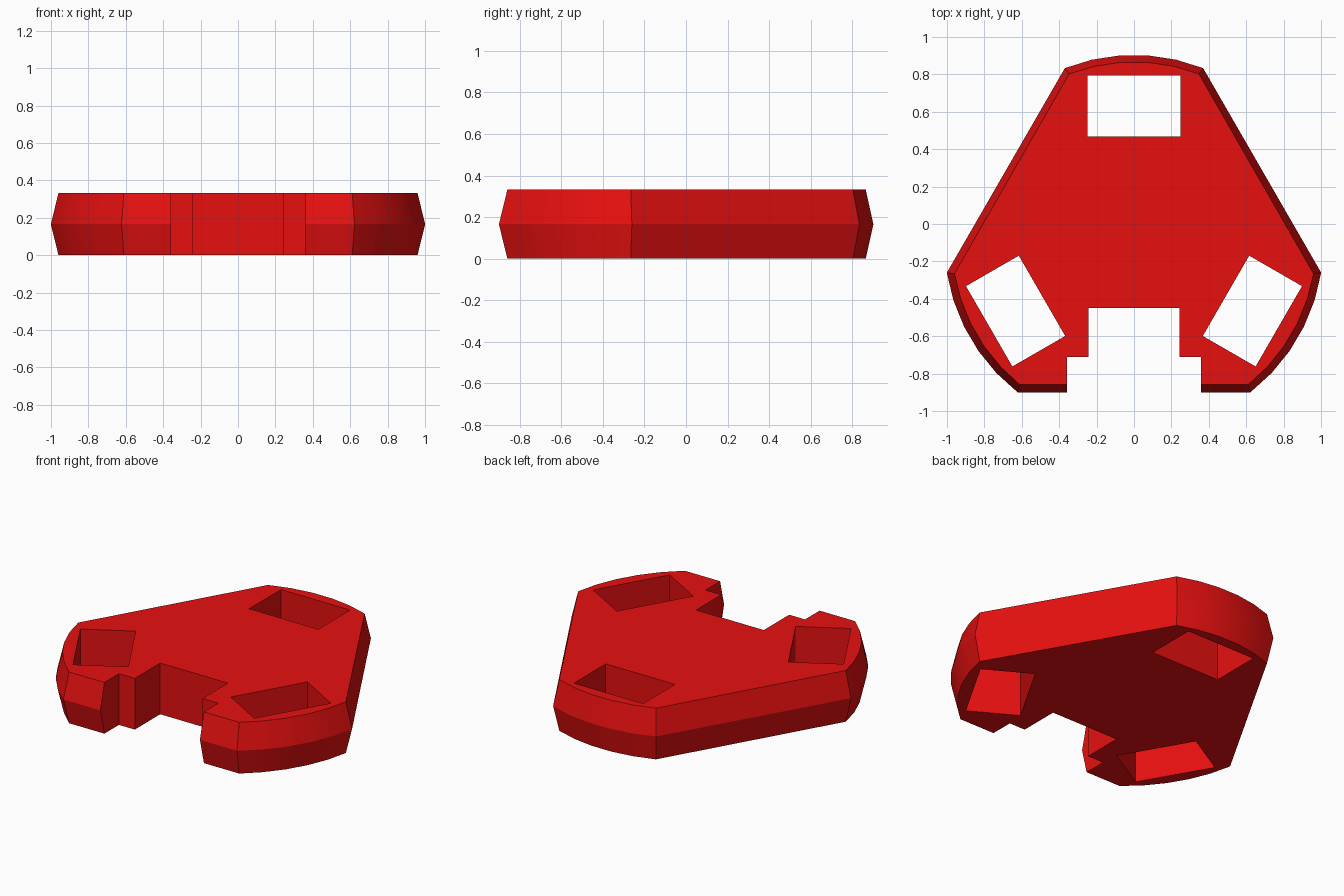
import bpy, bmesh
from math import radians, sin, cos
from mathutils import Matrix

if "Cube" in bpy.data.objects:
    bpy.data.objects.remove(bpy.data.objects["Cube"])

HEIGHT = 0.332
CY = -0.10  # centre of the three-lobed layout


def arc(radius, start, end, steps=5):
    """Points on an arc around the layout centre, angles in degrees."""
    out = []
    for i in range(steps + 1):
        a = radians(start + (end - start) * i / steps)
        out.append((radius * cos(a), CY + radius * sin(a)))
    return out


def outline(r_top, half_top, r_low, a0, a1):
    """Rounded triangle: back arc plus two mirrored front arcs."""
    right = arc(r_low, a1, a0)
    top = arc(r_top, 90 - half_top, 90 + half_top)
    left = [(-x, y) for x, y in reversed(right)]
    return right + top + left


def loft(name, levels):
    """Closed solid through matching outlines given as (points, z)."""
    bm = bmesh.new()
    rings = [[bm.verts.new((x, y, z)) for x, y in pts] for pts, z in levels]
    n = len(rings[0])
    for lo, hi in zip(rings, rings[1:]):
        for i in range(n):
            j = (i + 1) % n
            bm.faces.new((lo[i], lo[j], hi[j], hi[i]))
    bm.faces.new(list(reversed(rings[0])))
    bm.faces.new(rings[-1])
    mesh = bpy.data.meshes.new(name)
    bm.to_mesh(mesh)
    bm.free()
    ob = bpy.data.objects.new(name, mesh)
    bpy.context.collection.objects.link(ob)
    return ob


def cut_box(target, x, y0, y1, turn=0):
    """Cut a vertical rectangular opening, turned about the layout centre."""
    rect = [(-x, y0 - CY), (x, y0 - CY), (x, y1 - CY), (-x, y1 - CY)]
    cutter = loft("cutter", [(rect, -0.2), (rect, HEIGHT + 0.2)])
    cutter.hide_render = True
    cutter.data.transform(Matrix.Translation((0, CY, 0))
                          @ Matrix.Rotation(radians(turn), 4, 'Z'))
    mod = target.modifiers.new("opening", 'BOOLEAN')
    mod.operation = 'DIFFERENCE'
    mod.solver = 'EXACT'
    mod.object = cutter
    bpy.ops.object.modifier_apply(modifier=mod.name)
    bpy.data.objects.remove(cutter, do_unlink=True)


# Plate with edges that bulge at mid height
rim = outline(1.004, 21.6, 1.0135, -9.1, -52.1)
face = outline(0.967, 21.0, 0.974, -9.8, -51.2)
plate = loft("plate", [(face, 0), (rim, HEIGHT / 2), (face, HEIGHT)])
bpy.context.view_layer.objects.active = plate
plate.select_set(True)

# Three through holes, one per lobe
for turn in (0, 120, -120):
    cut_box(plate, 0.248, 0.468, 0.794, turn)

# Stepped notch in the front edge
cut_box(plate, 0.357, -1.2, -0.71)
cut_box(plate, 0.243, -1.2, -0.45)

# Red finish, smooth arcs with sharp creases
red = bpy.data.materials.new("red")
red.diffuse_color = (0.8, 0.005, 0.005, 1)
red.use_nodes = True
red.node_tree.nodes["Principled BSDF"].inputs["Base Color"].default_value = red.diffuse_color
plate.data.materials.clear()
plate.data.materials.append(red)
for poly in plate.data.polygons:
    poly.material_index = 0
bpy.ops.object.shade_smooth_by_angle(angle=radians(20))
